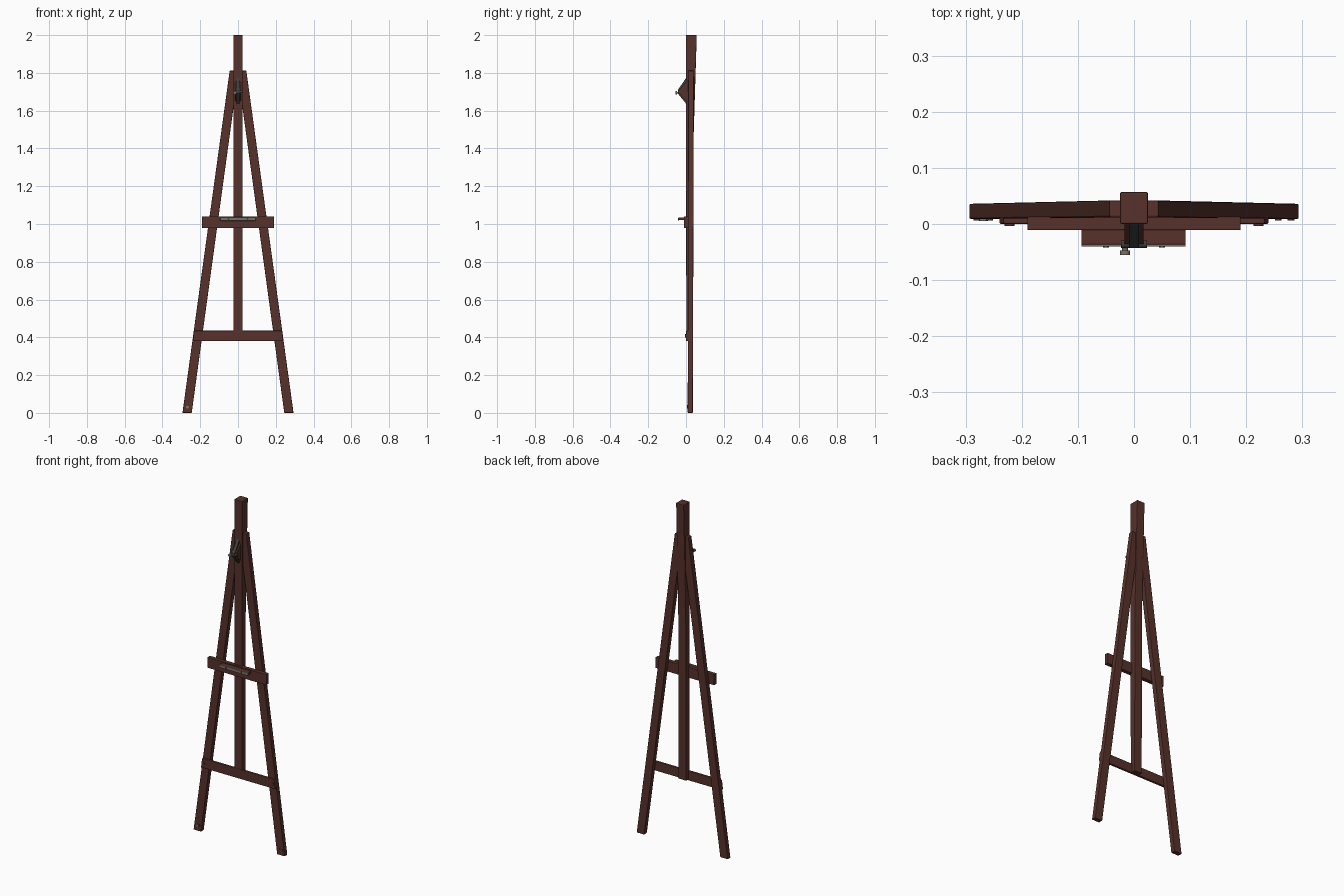
import bpy, bmesh
from math import pi

cube = bpy.data.objects.get("Cube")
if cube:
    bpy.data.objects.remove(cube, do_unlink=True)


def material(name, rgb):
    m = bpy.data.materials.new(name)
    m.use_nodes = True
    m.diffuse_color = (*rgb, 1)
    m.node_tree.nodes["Principled BSDF"].inputs["Base Color"].default_value = (*rgb, 1)
    return m


wood = material("reddish brown wood", (0.095, 0.031, 0.024))
steel = material("dull steel", (0.2, 0.17, 0.14))
iron = material("dark iron", (0.05, 0.05, 0.045))


def finish(name, bm, mat, bevel=0.0):
    bmesh.ops.recalc_face_normals(bm, faces=bm.faces)
    mesh = bpy.data.meshes.new(name)
    bm.to_mesh(mesh)
    bm.free()
    ob = bpy.data.objects.new(name, mesh)
    bpy.context.collection.objects.link(ob)
    mesh.materials.append(mat)
    if bevel:
        mod = ob.modifiers.new("soft edges", "BEVEL")
        mod.width = bevel
        mod.segments = 2
    return ob


def beam(name, low, high, mat=wood, bevel=0.003):
    """Straight beam between two level rectangles (x0, x1, y0, y1, z)."""
    bm = bmesh.new()
    rings = []
    for x0, x1, y0, y1, z in (low, high):
        rings.append([bm.verts.new((x, y, z))
                      for x, y in ((x0, y0), (x1, y0), (x1, y1), (x0, y1))])
    a, b = rings
    bm.faces.new(a)
    bm.faces.new(b)
    for i in range(4):
        j = (i + 1) % 4
        bm.faces.new((a[i], a[j], b[j], b[i]))
    return finish(name, bm, mat, bevel)


def box(name, x0, x1, y0, y1, z0, z1, mat=wood, bevel=0.002):
    return beam(name, (x0, x1, y0, y1, z0), (x0, x1, y0, y1, z1), mat, bevel)


def disc(name, x, y, z, radius, depth, mat, axis="Y"):
    """Short cylinder for screws and knobs."""
    bpy.ops.mesh.primitive_cylinder_add(
        vertices=16, radius=radius, depth=depth, location=(x, y, z),
        rotation=(pi / 2, 0, 0) if axis == "Y" else (0, pi / 2, 0))
    ob = bpy.context.object
    ob.name = name
    ob.data.materials.append(mat)
    bpy.ops.object.shade_smooth_by_angle()


# Splayed legs, mirrored about the centre post
for side, s in (("left", 1), ("right", -1)):
    beam(side + "_leg",
         (*sorted((s * 0.245, s * 0.294)), 0.009, 0.036, 0),
         (*sorted((s * -0.003, s * 0.044)), 0.012, 0.042, 1.812))
    disc(side + "_bar_screw", s * 0.222, 0.0, 0.408, 0.009, 0.008, wood)
    for x, z in ((0.28, 0.03), (0.257, 0.035)):
        disc(side + "_foot_screw", s * x, 0.009, z, 0.006, 0.006, wood)
disc("foot_pin", -0.268, 0.008, 0.03, 0.008, 0.006, steel)

# Centre post, deeper at the top
beam("lower_post", (-0.025, 0.025, 0.002, 0.034, 0.385),
     (-0.025, 0.025, 0.0, 0.038, 1.4))
beam("upper_post", (-0.025, 0.025, 0.0, 0.038, 1.39),
     (-0.025, 0.025, 0.0, 0.057, 2.0))

# Cross bars; the lower one follows the slope of the legs
beam("lower_bar", (-0.24, 0.24, 0.0, 0.014, 0.38),
     (-0.233, 0.233, 0.0, 0.014, 0.435))
box("middle_bar", -0.19, 0.19, -0.011, 0.013, 0.978, 1.04)

# Canvas ledge with a metal front strip
box("ledge", -0.094, 0.092, -0.037, -0.01, 1.02, 1.034)
box("ledge_strip", -0.094, 0.092, -0.040, -0.036, 1.017, 1.034, steel, 0.001)
for x in (-0.05, 0.05):
    disc("ledge_screw", x, -0.04, 1.026, 0.005, 0.004, iron)

# Upper clip: triangular bracket with side cheeks, iron core and thumb screw
def wedge(name, x0, x1, tip, z0, z1, mat):
    bm = bmesh.new()
    rings = [[bm.verts.new((x, y, z)) for y, z in
              ((0.002, z0), (tip, 1.69), (tip, 1.71), (0.002, z1))] for x in (x0, x1)]
    a, b = rings
    bm.faces.new(a)
    bm.faces.new(b)
    for i in range(4):
        j = (i + 1) % 4
        bm.faces.new((a[i], a[j], b[j], b[i]))
    finish(name, bm, mat)


wedge("clip_core", -0.009, 0.009, -0.043, 1.635, 1.775, iron)
for x in (-0.017, 0.009):
    wedge("clip_cheek", x, x + 0.008, -0.036, 1.65, 1.755, wood)
disc("clip_pivot", 0.0, -0.036, 1.70, 0.007, 0.046, iron, "X")
disc("thumb_screw_stem", -0.016, -0.042, 1.695, 0.005, 0.016, steel)
disc("thumb_screw_head", -0.016, -0.051, 1.695, 0.009, 0.008, steel)
